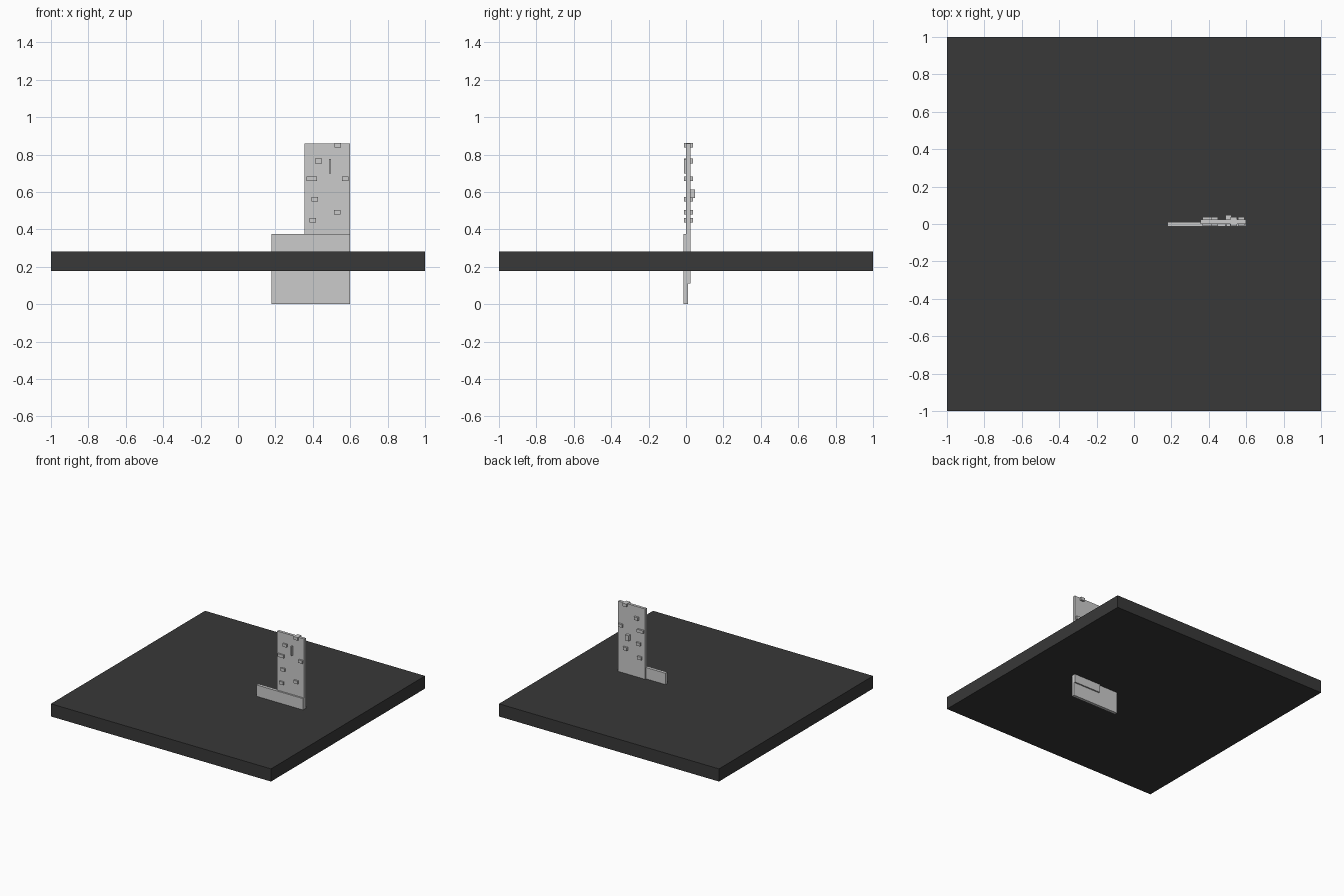
import bpy

if "Cube" in bpy.data.objects:
    bpy.data.objects.remove(bpy.data.objects["Cube"])


def box(name, x, y, z, mat=None):
    """Box spanning the given (min, max) ranges."""
    bpy.ops.mesh.primitive_cube_add(size=1, location=[(a + b) / 2 for a, b in (x, y, z)])
    ob = bpy.context.object
    ob.name = name
    ob.scale = [b - a for a, b in (x, y, z)]
    bpy.ops.object.transform_apply(location=False, rotation=False, scale=True)
    if mat:
        ob.data.materials.append(mat)
    return ob


dark = bpy.data.materials.new("dark_grey")
dark.diffuse_color = (0.04, 0.04, 0.04, 1)
dark.use_nodes = True
dark.node_tree.nodes["Principled BSDF"].inputs["Base Color"].default_value = dark.diffuse_color

# Ground slab
box("ground_slab", (-1, 1), (-1, 1), (0.178, 0.282), dark)

# Low front wall and tall wall behind it
box("low_wall", (0.178, 0.60), (-0.013, 0.012), (0, 0.375))
box("tall_wall", (0.355, 0.60), (0.001, 0.023), (0.11, 0.86))

# Climbing studs passing through the tall wall: centre x, centre z, width
studs = [
    (0.533, 0.85, 0.036), (0.430, 0.765, 0.036), (0.394, 0.670, 0.056),
    (0.573, 0.670, 0.036), (0.411, 0.560, 0.036), (0.530, 0.491, 0.036),
    (0.400, 0.448, 0.036),
]
for i, (x, z, w) in enumerate(studs):
    box(f"stud_{i + 1}", (x - w / 2, x + w / 2), (-0.012, 0.038), (z - 0.0125, z + 0.0125))

# Thin upright strip on the front, larger block on the back
box("front_strip", (0.487, 0.497), (-0.012, 0.012), (0.698, 0.776))
box("back_block", (0.490, 0.520), (0.010, 0.048), (0.567, 0.613))
